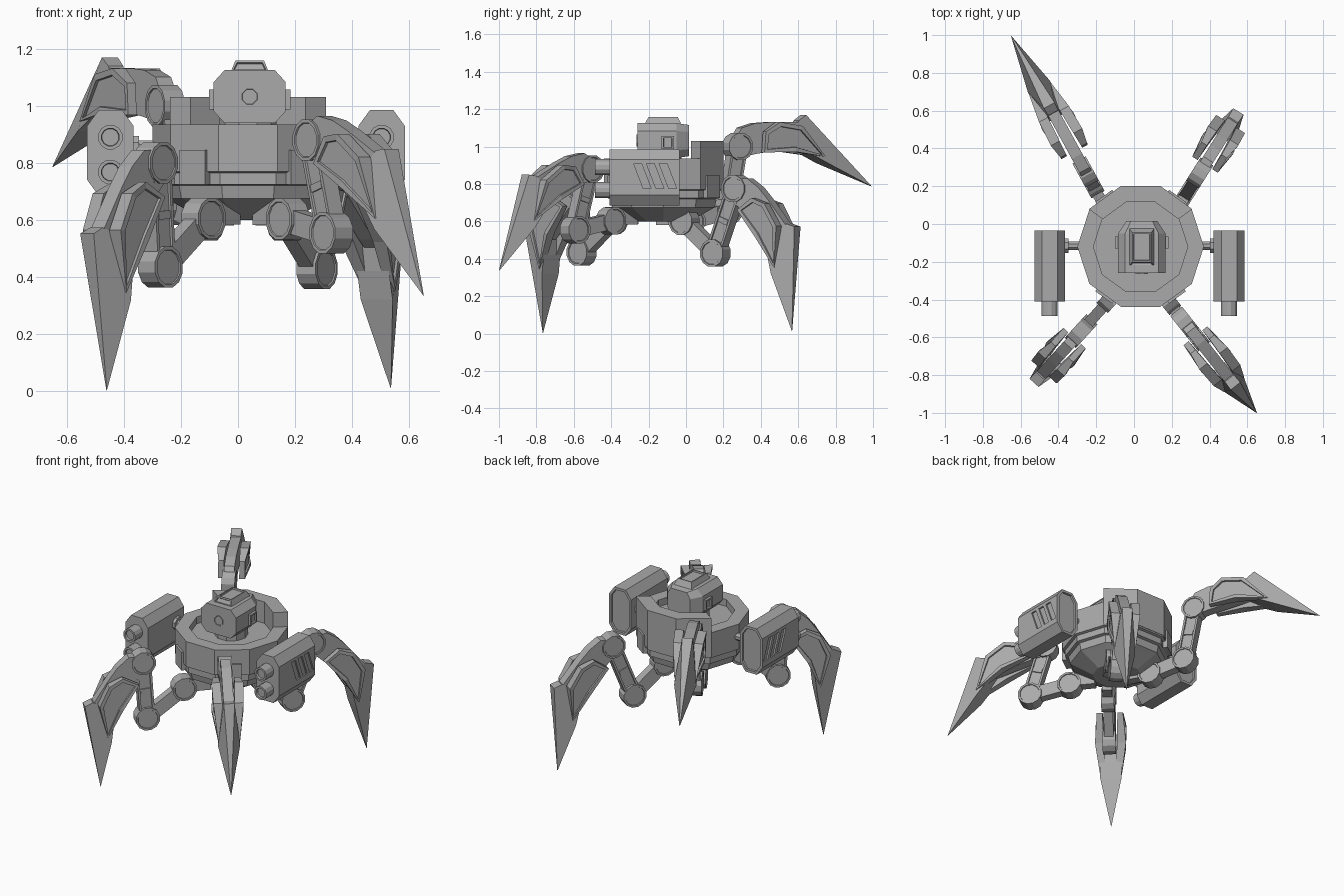
import bpy, bmesh
from math import sin, cos, pi, radians
from mathutils import Vector as V

cube = bpy.data.objects.get("Cube")
if cube:
    bpy.data.objects.remove(cube, do_unlink=True)

grey = bpy.data.materials.new("plain_grey")
grey.use_nodes = True
tone = (0.4, 0.4, 0.4, 1)
grey.diffuse_color = tone
grey.node_tree.nodes["Principled BSDF"].inputs["Base Color"].default_value = tone

X, Y, Z = V((1, 0, 0)), V((0, 1, 0)), V((0, 0, 1))
CENTRE = V((0.035, -0.12, 0))


def make(name, verts, faces, recess=(), inset=0.01, depth=0.01):
    """Mesh object; the listed faces get a sunken panel."""
    mesh = bpy.data.meshes.new(name)
    bm = bmesh.new()
    vs = [bm.verts.new(v) for v in verts]
    fs = [bm.faces.new([vs[i] for i in f]) for f in faces]
    bmesh.ops.recalc_face_normals(bm, faces=fs)
    for i in recess:
        bmesh.ops.inset_region(bm, faces=[fs[i]], thickness=inset, depth=0)
        bmesh.ops.inset_region(bm, faces=[fs[i]], thickness=0.002, depth=-depth)
    bm.to_mesh(mesh)
    bm.free()
    mesh.materials.append(grey)
    ob = bpy.data.objects.new(name, mesh)
    bpy.context.collection.objects.link(ob)
    return ob


def slab(name, prof, lo, hi, frame, **kw):
    """Extrude a profile (p, q) from lo to hi; lo and hi may vary per point."""
    o, P, W, Q = frame
    n = len(prof)
    lo = lo if isinstance(lo, list) else [lo] * n
    hi = hi if isinstance(hi, list) else [hi] * n
    verts = [o + P * p + Q * q + W * w
             for ws in (lo, hi) for (p, q), w in zip(prof, ws)]
    faces = [list(range(n)), list(range(n, 2 * n))]
    faces += [[i, (i + 1) % n, n + (i + 1) % n, n + i] for i in range(n)]
    return make(name, verts, faces, **kw)


def circle(r, n, c=(0, 0)):
    return [(c[0] + r * cos(2 * pi * (i + .5) / n), c[1] + r * sin(2 * pi * (i + .5) / n))
            for i in range(n)]


def rect(p0, p1, q0, q1):
    return [(p0, q0), (p1, q0), (p1, q1), (p0, q1)]


def octagon(hw, hh, cx, cz):
    return [(sx * a, sz * b) for sx, sz, a, b in (
        (1, -1, hw - cx, hh), (1, -1, hw, hh - cz), (1, 1, hw, hh - cz), (1, 1, hw - cx, hh),
        (-1, 1, hw - cx, hh), (-1, 1, hw, hh - cz), (-1, -1, hw, hh - cz), (-1, -1, hw - cx, hh))]


def lathe(name, rings, n, origin):
    verts = [origin + V((r * cos(2 * pi * i / n), r * sin(2 * pi * i / n), z))
             for r, z in rings for i in range(n)]
    faces = [[k * n + i, k * n + (i + 1) % n, (k + 1) * n + (i + 1) % n, (k + 1) * n + i]
             for k in range(len(rings) - 1) for i in range(n)]
    faces += [list(range(n)), list(range(len(verts) - n, len(verts)))]
    return make(name, verts, faces)


# Hull: ten-sided bowl with a recess and a taller wall at the back
lathe("hull", [(.15, .6), (.26, .66), (.288, .675), (.298, .72), (.318, .725), (.318, .765),
               (.335, .77), (.335, .935), (.25, .935), (.25, .89)], 10, CENTRE)
arc = [radians(a) for a in (36, 72, 108, 144)]
wall = [(.338 * cos(a), .338 * sin(a)) for a in arc]
wall += [(.248 * cos(a), .248 * sin(a)) for a in reversed(arc)]
slab("rear_wall", wall, .78, 1.03, (CENTRE, X, Z, Y))

# Mounting blocks on the hull sides over each leg
for a in (54, 126, 234, 306):
    out = V((cos(radians(a)), sin(radians(a)), 0))
    slab("hull_block", rect(-.055, .055, .725, .845), .27, .332,
         (CENTRE, Z.cross(out), out, Z))

# Head with eye, ears and cap
head_at = V((.041, 0, 1.032))
lathe("neck", [(.1, .88), (.1, .96)], 10, CENTRE)
head_shape = octagon(.126, .093, .038, .042)
slab("head", head_shape, -.26, -.05, (head_at, X, Y, Z))
verts = [head_at + V((p * s, y, q * t)) for s, t, y in ((1, 1, -.05), (.65, .9, .015))
         for p, q in head_shape]
make("head_back", verts, [list(range(8)), list(range(8, 16))] +
     [[i, (i + 1) % 8, 8 + (i + 1) % 8, 8 + i] for i in range(8)])
slab("eye", circle(.035, 8), -.265, -.255, (head_at, X, Y, Z), recess=[0], inset=.006, depth=.004)
for s in (-1, 1):
    slab("ear", rect(-.13, -.065, -.045, .025), .12, .142, (head_at, Y, X * s, Z),
         recess=[1], inset=.014)
cap = [(-.065, .09), (.065, .09), (.05, .127), (-.05, .127)]
slab("head_cap", cap, [-.22, -.22, -.2, -.2], [-.025, -.025, -.045, -.045],
     (head_at, X, Y, Z), recess=[0, 4], inset=.01)

# Side guns: pod with three slanted slots, two barrels and an axle
for s in (-1, 1):
    at = V((.028 + s * .475, 0, .835))
    pod = slab("gun_pod", octagon(.081, .15, .04, .055), -.41, -.035, (at, X, Y, Z),
               recess=[1], inset=.018, depth=.012)
    cutters = []
    for k in range(3):
        y = -.28 + .068 * k
        slot = [(y, .075), (y + .042, .075), (y + .094, -.06), (y + .052, -.06)]
        c = slab("slot_cutter", slot, .071, .1, (at, Y, X * s, Z))
        c.hide_render = True
        m = pod.modifiers.new("slot", 'BOOLEAN')
        m.operation, m.solver, m.object = 'DIFFERENCE', 'EXACT', c
        cutters.append(c)
    bpy.context.view_layer.objects.active = pod
    for m in list(pod.modifiers):
        bpy.ops.object.modifier_apply(modifier=m.name)
    for c in cutters:
        bpy.data.objects.remove(c, do_unlink=True)
    for z in (.055, -.067):
        slab("gun_barrel", circle(.044, 12, (0, z)), -.487, -.4, (at, X, Y, Z),
             recess=[0], inset=.012, depth=.015)
    slab("gun_axle", circle(.025, 8, (-.115, .02)), -.2, -.07, (at, Y, X * s, Z))
    slab("gun_axle_collar", circle(.042, 8, (-.115, .02)), -.1, -.07, (at, Y, X * s, Z))


# Legs: three joints, two links and a bladed claw, all in one upright plane
def leg(name, tip, heading, hip, knee, elbow):
    """Joints are (distance back from the tip, height)."""
    d = V((heading[0], heading[1], 0)).normalized()
    w = Z.cross(d)
    foot = V((tip[0], tip[1], 0))

    def spot(j):
        return foot - d * j[0] + Z * j[1]

    h, k, e, t = spot(hip), spot(knee), spot(elbow), foot + Z * tip[2]

    def along(a, b):
        P = (b - a).normalized()
        return (a, P, w, P.cross(w))

    for part, c in (("hip", h), ("knee", k), ("elbow", e)):
        slab(name + part + "_joint", circle(.0745, 12), -.04, .04, (c, d, w, Z),
             recess=[0, 1], inset=.012, depth=.005)
    slab(name + "hip_bracket", rect(-.16, 0, -.02, .07), -.03, .03, (h, d, w, Z))
    n = (k - h).length
    slab(name + "lower_link", rect(0, n, -.042, .042), -.029, .029, along(h, k))
    n = (e - k).length
    slab(name + "upper_link", rect(.03, n - .03, -.046, .046), -.032, .032, along(k, e),
         recess=[0, 1], inset=.018, depth=.008)
    for s in (-1, 1):
        slab(name + "link_rib", rect(n * .46, n * .54, -.03, .03), s * .02, s * .031, along(k, e))

    # Claw frame: p runs to the tip, q points to the outer ridge
    P = (t - e).normalized()
    Q = w.cross(P)
    Q = Q if Q.dot(d) > 0 else -Q
    claw = (e, P, w, Q)
    arm = [(-.04, .03), (-.015, .1), (.06, .145), (.15, .175), (.32, .22),
           (.42, .13), (.3, .07), (.1, -.015), (.03, -.05)]
    slab(name + "claw_arm", arm, -.031, .031, claw)
    n = (t - e).length
    blade = [(.31, .225), (.345, .265), (n, 0), (.52, .045), (.42, .065), (.31, .1)]
    wide = [.03, .032, .001, .066, .066, .04]
    slab(name + "claw_blade", blade, [-x for x in wide], wide, claw)
    # Free-ended guards flank the arm and close in on the blade
    guard = [(.125, .0), (.105, .11), (.17, .18), (.31, .195), (.5, .075), (.3, .05)]
    inner = [.046, .046, .042, .036, .03, .04]
    outer = [.08, .08, .095, .09, .066, .095]
    for s in (-1, 1):
        slab(name + "claw_guard", guard, [s * x for x in inner], [s * x for x in outer], claw,
             recess=[1], inset=.024, depth=.01)


leg("front_left_", (.65, -1.0, .335), (.622, -.783), (.765, .603), (.52, .555), (.615, .88))
leg("front_right_", (-.46, -.765, .003), (-.673, -.74), (.505, .605), (.28, .435), (.255, .8))
leg("back_left_", (.535, .567, .012), (.533, .846), (.682, .6), (.485, .43), (.351, .775))
leg("back_right_", (-.65, .995, .785), (-.48, .877), (1.11, .6), (.885, .655), (.82, 1.0))
